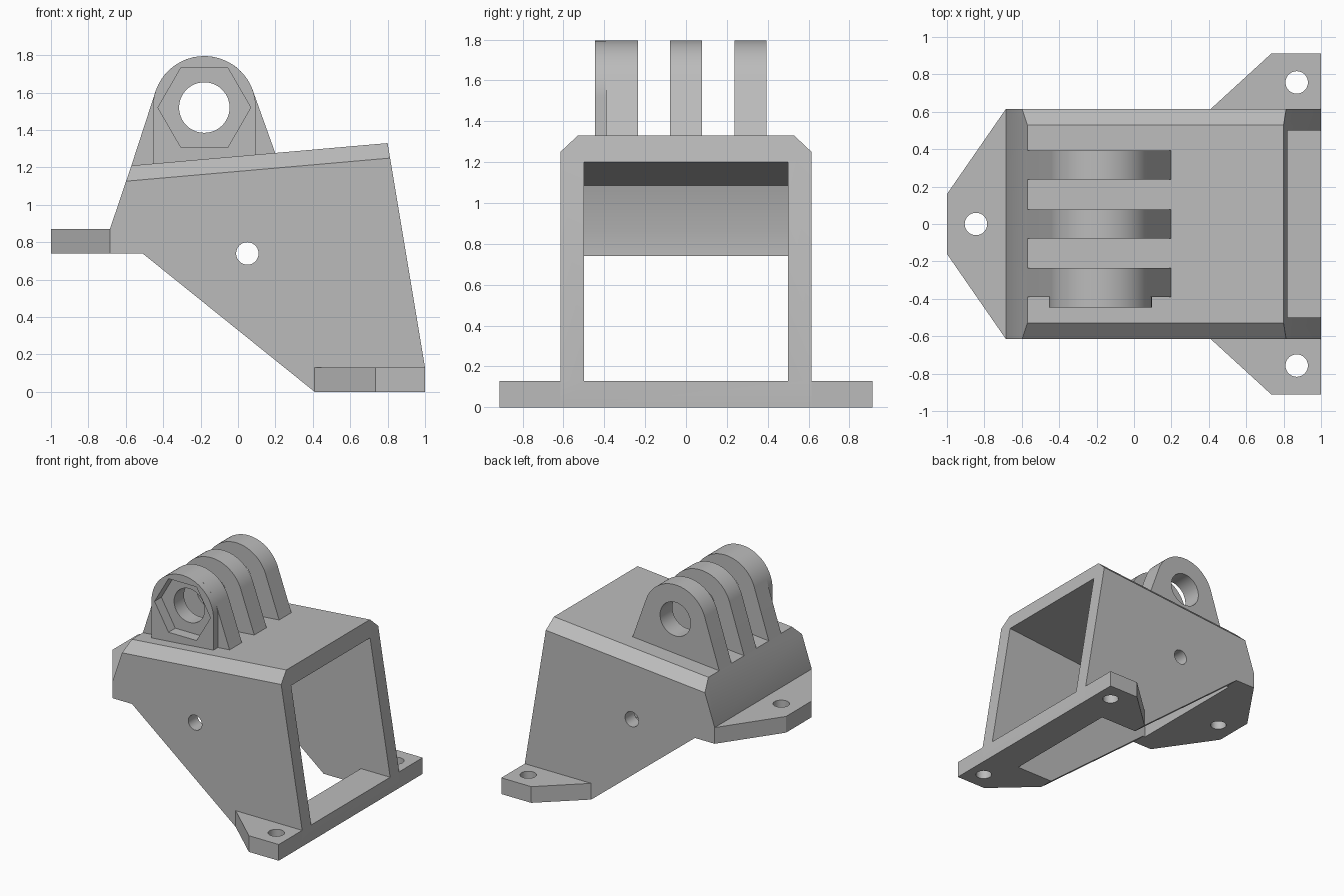
import bpy, bmesh
from math import cos, sin, pi, radians
from mathutils import Vector

cube = bpy.data.objects.get("Cube")
if cube:
    bpy.data.objects.remove(cube, do_unlink=True)

grey = bpy.data.materials.new("plain grey")
grey.use_nodes = True
colour = (0.5, 0.5, 0.5, 1)
grey.diffuse_color = colour
grey.node_tree.nodes["Principled BSDF"].inputs["Base Color"].default_value = colour


def prism(name, points, lo, hi, axis="Y"):
    """Extrude a flat outline (x,z along Y, or x,y along Z) from lo to hi."""
    bm = bmesh.new()
    place = (lambda a, b: (a, lo, b)) if axis == "Y" else (lambda a, b: (a, b, lo))
    face = bm.faces.new([bm.verts.new(place(a, b)) for a, b in points])
    step = Vector((0, hi - lo, 0)) if axis == "Y" else Vector((0, 0, hi - lo))
    new = bmesh.ops.extrude_face_region(bm, geom=[face])["geom"]
    bmesh.ops.translate(bm, vec=step, verts=[v for v in new if isinstance(v, bmesh.types.BMVert)])
    bmesh.ops.recalc_face_normals(bm, faces=bm.faces)
    mesh = bpy.data.meshes.new(name)
    bm.to_mesh(mesh)
    bm.free()
    mesh.materials.append(grey)
    ob = bpy.data.objects.new(name, mesh)
    bpy.context.collection.objects.link(ob)
    return ob


def ring(cx, cy, r, n=64, start=0.0, sweep=2 * pi):
    count = n if sweep >= 2 * pi else n + 1
    return [(cx + r * cos(start + sweep * i / n), cy + r * sin(start + sweep * i / n))
            for i in range(count)]


def cut(ob, points, lo, hi, axis="Y"):
    """Subtract a prism from the object."""
    cutter = prism("cutter", points, lo, hi, axis)
    cutter.hide_render = True
    mod = ob.modifiers.new("cut", "BOOLEAN")
    mod.operation, mod.solver, mod.object = "DIFFERENCE", "EXACT", cutter
    bpy.context.view_layer.objects.active = ob
    bpy.ops.object.modifier_apply(modifier=mod.name)
    bpy.data.objects.remove(cutter, do_unlink=True)


def smooth(ob):
    bpy.ops.object.select_all(action="DESELECT")
    ob.select_set(True)
    bpy.context.view_layer.objects.active = ob
    bpy.ops.object.shade_smooth_by_angle(angle=radians(25))


parts = []
W = 0.615       # half width of the body
T = 0.13        # flange thickness
BOLT = (-0.18, 1.52)

# Wedge-shaped body
body = prism("body", [(-0.685, 0.74), (-0.51, 0.74), (0.41, 0), (1, 0), (1, T),
                      (0.8, 1.33), (-0.57, 1.21), (-0.685, 0.87)], -W, W)

# Chamfers along both long top edges
bm = bmesh.new()
bm.from_mesh(body.data)
for side in (-1, 1):
    top = Vector((0.8, side * 0.53, 1.33))
    normal = Vector((1.37, 0, 0.12)).cross(Vector((0.013, side * (W - 0.53), -0.08)))
    if normal.z < 0:
        normal.negate()
    result = bmesh.ops.bisect_plane(bm, geom=bm.verts[:] + bm.edges[:] + bm.faces[:],
                                    plane_co=top, plane_no=normal, clear_outer=True)
    edges = [e for e in result["geom_cut"] if isinstance(e, bmesh.types.BMEdge)]
    bmesh.ops.holes_fill(bm, edges=edges)
bmesh.ops.recalc_face_normals(bm, faces=bm.faces)
bm.to_mesh(body.data)
bm.free()

# Hollow, open at the sloping end and underneath, leaving a crossbar
cut(body, [(0.74, -0.1), (0.74, T), (1.2, T), (1.2, 1.233), (-0.465, 1.087),
           (-0.53, 0.87), (-0.53, 0.5), (-0.3, -0.1)], -0.5, 0.5)
cut(body, ring(0.05, 0.74, 0.06, 48), -1, 1)
parts.append(body)

# Mounting feet and rear tab
for side, name in ((-1, "right_foot"), (1, "left_foot")):
    foot = prism(name, [(0.41, side * W), (1, side * W), (1, side * 0.912),
                        (0.735, side * 0.912)], 0, T, "Z")
    cut(foot, ring(0.87, side * 0.757, 0.06, 48), -0.1, 0.3, "Z")
    parts.append(foot)
tab = prism("rear_tab", [(-0.685, -W), (-0.685, W), (-1, 0.16), (-1, -0.16)], 0.74, 0.87, "Z")
cut(tab, ring(-0.845, 0, 0.06, 48), 0.5, 1, "Z")
parts.append(tab)

# Three hinge lugs and the nut boss on the front one
lug_arc = ring(*BOLT, 0.275, 48, radians(19), radians(142))
lug_outline = lug_arc + [(-0.57, 1.21), (-0.56, 1.19), (0.21, 1.25), (0.198, 1.28)]
lugs = []
for name, y in (("front_lug", -0.313), ("middle_lug", 0), ("back_lug", 0.315)):
    lugs.append(prism(name, lug_outline, y - 0.078, y + 0.078))
boss_outline = ring(*BOLT, 0.275, 48, 0, pi) + [(-0.455, 1.19), (0.095, 1.21)]
boss = prism("nut_boss", boss_outline, -0.446, -0.391)
lugs.append(boss)
for lug in lugs:
    cut(lug, ring(*BOLT, 0.135), -1, 1)
for lug in (lugs[0], boss):
    cut(lug, ring(*BOLT, 0.248, 6), -0.6, -0.36)
parts += lugs

for ob in parts:
    smooth(ob)
